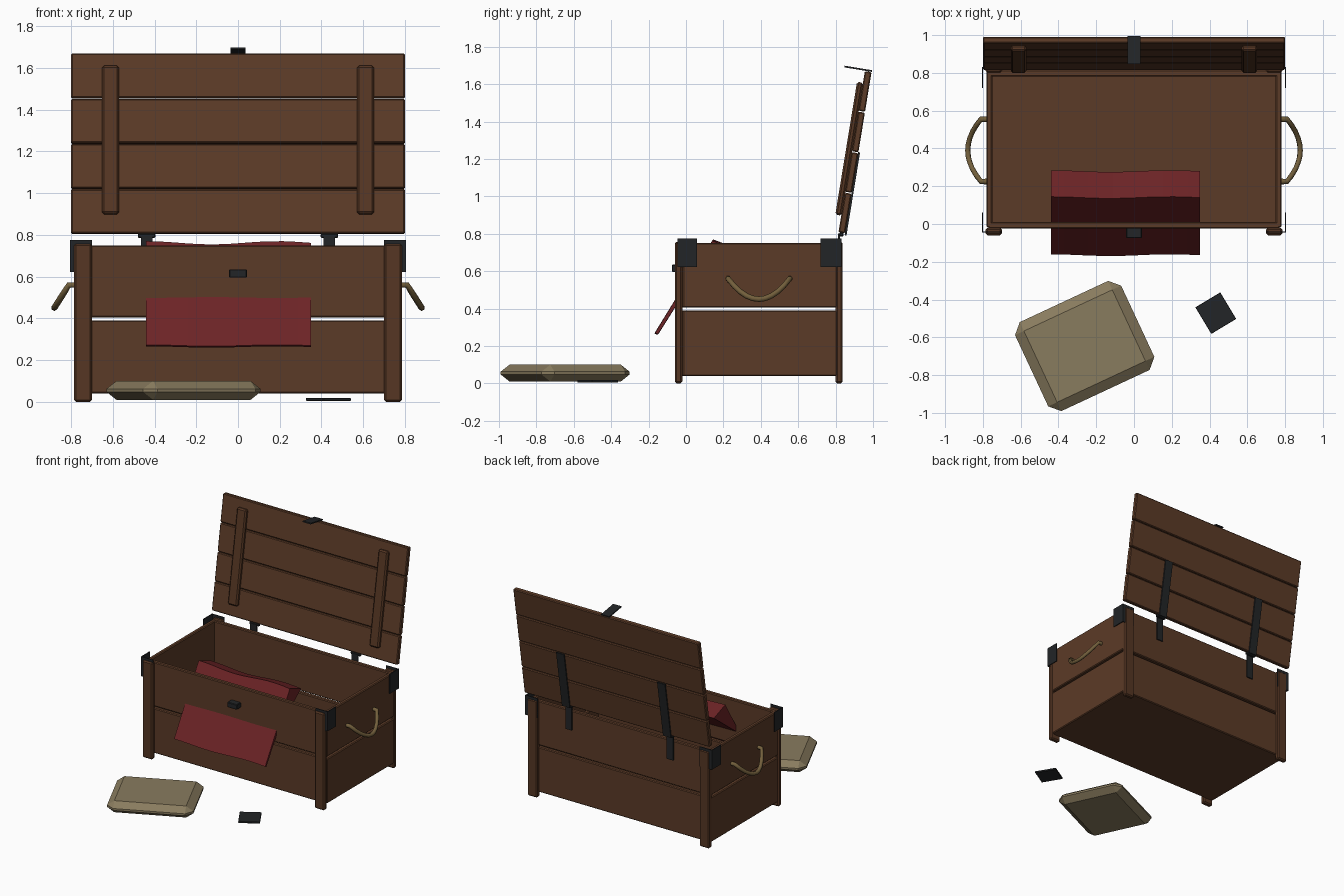
import bpy, bmesh, math
from mathutils import Matrix, Vector

cube = bpy.data.objects.get("Cube")
if cube:
    bpy.data.objects.remove(cube, do_unlink=True)


def material(name, r, g, b):
    m = bpy.data.materials.new(name)
    m.use_nodes = True
    m.diffuse_color = (r, g, b, 1)
    m.node_tree.nodes["Principled BSDF"].inputs["Base Color"].default_value = (r, g, b, 1)
    return m


WOOD = material("brown wood", .105, .043, .02)
TRIM = material("dark brown wood", .092, .037, .017)
IRON = material("black iron", .016, .018, .02)
RED = material("red cloth", .15, .017, .019)
LINEN = material("tan linen", .25, .20, .113)
ROPE = material("tan rope", .17, .115, .045)


def finish(name, bm, mat, matrix=Matrix()):
    bmesh.ops.recalc_face_normals(bm, faces=bm.faces)
    mesh = bpy.data.meshes.new(name)
    bm.to_mesh(mesh)
    bm.free()
    mesh.materials.append(mat)
    obj = bpy.data.objects.new(name, mesh)
    bpy.context.collection.objects.link(obj)
    obj.matrix_world = matrix
    return obj


def box(name, x, y, z, mat, bevel=0.0, matrix=Matrix()):
    """Box from three (low, high) ranges, with chamfered edges."""
    bm = bmesh.new()
    bmesh.ops.create_cube(bm, size=1)
    for v in bm.verts:
        v.co = Vector([(a + b) / 2 + c * (b - a) for (a, b), c in zip((x, y, z), v.co)])
    if bevel:
        bmesh.ops.bevel(bm, geom=bm.edges[:], offset=bevel, segments=1, affect='EDGES')
    return finish(name, bm, mat, matrix)


def span(side, a, b):
    return tuple(sorted((side * a, side * b)))


# Chest walls: two planks high with a narrow gap
for level, z in (("lower", (.04, .39)), ("upper", (.405, .75))):
    box(f"front_plank_{level}", (-.77, .77), (-.025, .01), z, WOOD, .006)
    box(f"back_plank_{level}", (-.77, .77), (.78, .815), z, WOOD, .006)
    for side, label in ((1, "left"), (-1, "right")):
        box(f"{label}_plank_{level}", span(side, .75, .782), (-.018, .808), z, WOOD, .006)
box("floor", (-.76, .76), (-.01, .80), (.04, .065), WOOD)

# Corner posts and iron corner plates
for side, label in ((1, "left"), (-1, "right")):
    for end, y, plate_y, side_y in (("front", (-.06, -.02), (-.046, -.04), (-.046, .06)),
                                    ("back", (.80, .838), (.826, .832), (.72, .832))):
        box(f"{end}_{label}_post", span(side, .70, .785), y, (0, .757), TRIM, .009)
        box(f"{end}_{label}_corner_plate", span(side, .70, .806), plate_y, (.622, .775), IRON)
        box(f"{end}_{label}_side_plate", span(side, .80, .806), side_y, (.622, .775), IRON)

# Rope handles
for side, label in ((1, "left"), (-1, "right")):
    path = [(.775, -.165, .56), (.81, -.165, .56)]
    for i in range(1, 10):
        t = -1 + i / 5
        sag = 1 - t * t
        path.append((.81 + .07 * sag, t * .165, .56 - .11 * sag))
    path += [(.81, .165, .56), (.775, .165, .56)]
    curve = bpy.data.curves.new(f"{label}_handle", 'CURVE')
    curve.dimensions = '3D'
    curve.bevel_depth = .015
    curve.bevel_resolution = 1
    curve.use_fill_caps = True
    spline = curve.splines.new('POLY')
    spline.points.add(len(path) - 1)
    for p, (x, y, z) in zip(spline.points, path):
        p.co = (side * x, y + .39, z, 1)
    curve.materials.append(ROPE)
    bpy.context.collection.objects.link(bpy.data.objects.new(f"{label}_handle", curve))

# Lock plate on the front
box("lock_plate", (-.042, .042), (-.075, -.02), (.595, .635), IRON, .004)

# Open lid, leaning back around its lower edge
lean = math.radians(9.3)
lid = Matrix.Translation((0, .833, .805)) @ Matrix.Rotation(-lean, 4, 'X')
pitch = .2195
for i in range(4):
    box(f"lid_plank_{i + 1}", (-.80, .80), (-.018, .018),
        (i * pitch, (i + 1) * pitch - .005), WOOD, .006, lid)
for side, label in ((1, "left"), (-1, "right")):
    box(f"lid_batten_{label}", span(side, .57, .652), (-.05, -.016), (.09, .81), TRIM, .01, lid)
    # Hinges
    box(f"hinge_lid_strap_{label}", span(side, .402, .47), (.017, .027), (-.01, .44), IRON, 0, lid)
    box(f"hinge_wall_strap_{label}", span(side, .41, .465), (.814, .824), (.60, .80), IRON)
    box(f"hinge_barrel_{label}", span(side, .395, .48), (.82, .843), (.785, .806), IRON, .005)
box("lid_hasp", (-.035, .035), (-.13, .02), (.875, .884), IRON, 0, lid)

# Cloth draped over the front edge: a folded profile swept along x
profile = [(-.165, .27), (-.02, .508), (.14, .762), (.28, .71), (0, .50), (-.15, .263)]
bm = bmesh.new()
rings = []
steps = 12
for i in range(steps + 1):
    x = -.44 + .79 * i / steps
    wave = .009 * math.cos((x + .44) * 10)
    rings.append([bm.verts.new((x, y + wave * .5, z + wave * (.4 + z - .3)))
                  for y, z in profile])
for a, b in zip(rings, rings[1:]):
    for j in range(len(profile)):
        k = (j + 1) % len(profile)
        bm.faces.new((a[j], a[k], b[k], b[j]))
bm.faces.new(rings[0])
bm.faces.new(rings[-1])
finish("draped_cloth", bm, RED)

# Cushion on the ground with wide chamfers
cushion = (Matrix.Translation((-.261, -.646, .055)) @ Matrix.Rotation(math.radians(25), 4, 'Z')
           @ Matrix.Diagonal((1, 1, .72, 1)))
box("cushion", (-.31, .31), (-.26, .26), (-.0625, .0625), LINEN, .052, cushion)

# Small dark slab on the ground
slab = Matrix.Translation((.433, -.472, .012)) @ Matrix.Rotation(math.radians(31), 4, 'Z')
box("small_slab", (-.077, .077), (-.082, .082), (-.007, .007), IRON, .002, slab)
